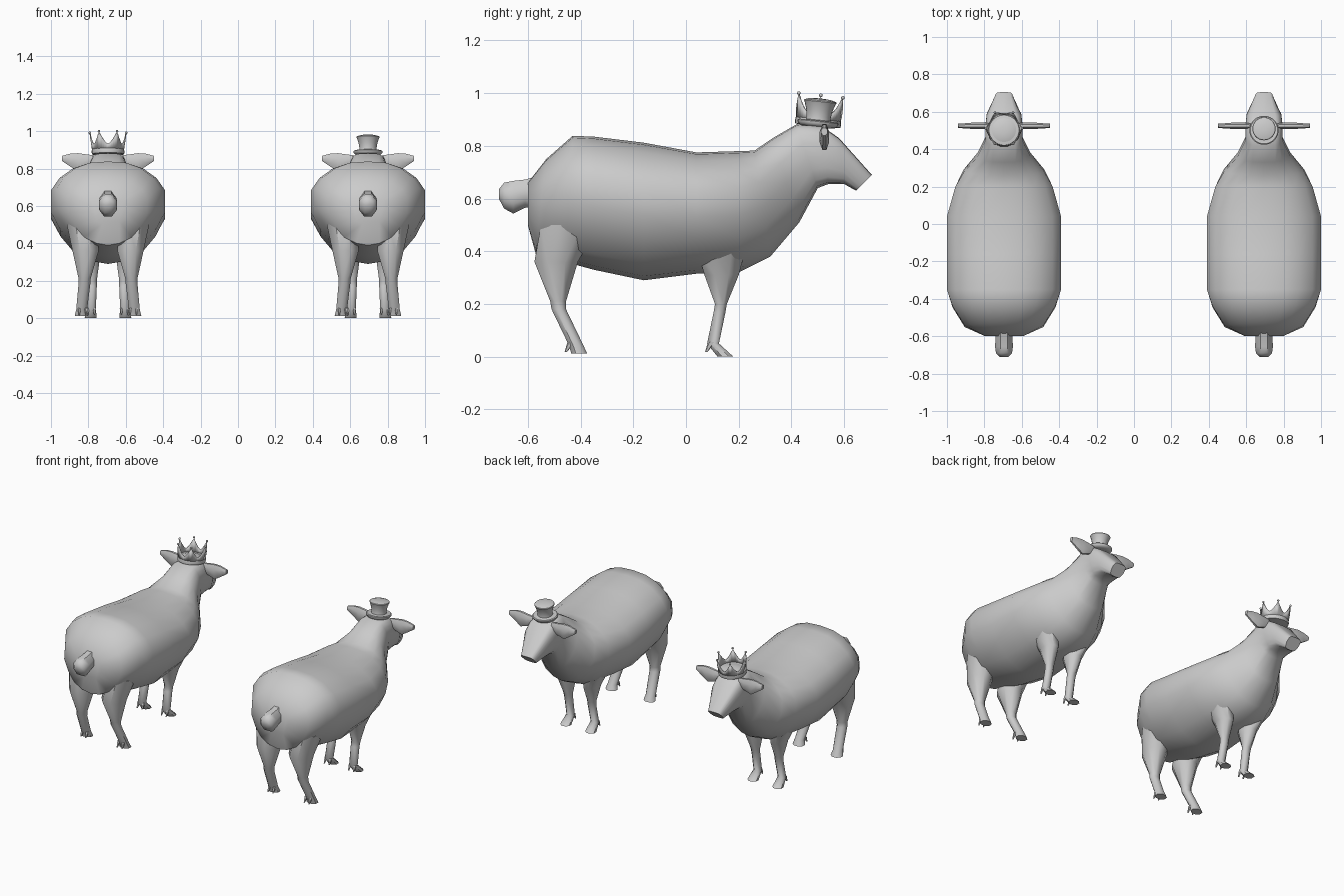
import bpy, bmesh, math
from mathutils import Vector as V, Matrix

if "Cube" in bpy.data.objects:
    bpy.data.objects.remove(bpy.data.objects["Cube"])


def finish(name, bm, M, angle=45):
    bmesh.ops.recalc_face_normals(bm, faces=bm.faces)
    me = bpy.data.meshes.new(name)
    bm.to_mesh(me)
    bm.free()
    ob = bpy.data.objects.new(name, me)
    bpy.context.collection.objects.link(ob)
    me.transform(M)
    bpy.ops.object.select_all(action='DESELECT')
    ob.select_set(True)
    bpy.context.view_layer.objects.active = ob
    bpy.ops.object.shade_smooth_by_angle(angle=math.radians(angle))
    return ob


def loft(name, rings, M, angle=45, cap=True):
    bm = bmesh.new()
    vs = [[bm.verts.new(p) for p in r] for r in rings]
    n = len(vs[0])
    for a, b in zip(vs, vs[1:]):
        for i in range(n):
            j = (i + 1) % n
            bm.faces.new((a[i], a[j], b[j], b[i]))
    if cap:
        bm.faces.new(vs[0])
        bm.faces.new(vs[-1])
    return finish(name, bm, M, angle)


def oval(c, a, b, n=8):
    # closed ring around c spanned by half-axes a and b
    off = math.pi / n
    k = 1 / math.cos(off)
    return [V(c) + k * (V(a) * math.cos(t) + V(b) * math.sin(t))
            for t in (off + 2 * math.pi * i / n for i in range(n))]


def lathe(name, prof, M, n=28):
    return loft(name, [[V((r * math.cos(2 * math.pi * i / n), r * math.sin(2 * math.pi * i / n), z))
                        for i in range(n)] for r, z in prof], M, 40)


# half cross-section of the torso: width fraction, height fraction
HALF = [(0, 1), (.35, .985), (.62, .93), (.85, .83), (1, .7), (1, .47), (.83, .28), (.6, .12), (.3, .03), (0, 0)]
# stations: top y, top z, bottom y, bottom z, half width, boxiness
BODY = [(-.60, .66, -.60, .50, .10, 0), (-.53, .75, -.57, .39, .21, 0),
        (-.43, .838, -.46, .36, .275, 0), (-.35, .835, -.35, .33, .305, 0),
        (-.16, .812, -.16, .29, .305, 0), (.04, .775, .04, .315, .305, 0),
        (.20, .78, .20, .32, .26, 0), (.26, .782, .32, .38, .215, 0),
        (.33, .83, .43, .51, .14, .2), (.42, .882, .50, .64, .10, .5),
        (.51, .878, .54, .655, .10, .6), (.58, .83, .60, .655, .092, .6),
        (.705, .69, .645, .63, .047, .6)]
# legs: y min, y max, z, x min, x max
HIND = [(-.55, -.33, .50, .06, .22), (-.575, -.41, .36, .05, .19), (-.515, -.455, .21, .093, .157),
        (-.51, -.455, .18, .095, .158), (-.445, -.39, .045, .112, .17), (-.435, -.375, .012, .105, .178)]
FORE = [(.04, .23, .42, .05, .19), (.07, .20, .31, .045, .14), (.11, .155, .20, .06, .115),
        (.105, .15, .17, .06, .112), (.08, .125, .05, .065, .115), (.12, .18, .0, .06, .125)]
# ears: x, top z, bottom z, half thickness
EAR = [(.07, .87, .82, .012), (.11, .875, .80, .018), (.16, .882, .785, .018), (.20, .88, .81, .014), (.245, .868, .84, .012)]
TAIL = [(-.55, .57, .69, .04), (-.61, .565, .672, .045), (-.655, .543, .667, .048), (-.69, .562, .66, .043), (-.71, .60, .635, .025)]


def sheep(tag, cx):
    M = Matrix.Translation((cx, 0, 0))
    rings = []
    for ty, tz, by, bz, w, box in BODY:
        def pt(s, f, h):
            return V((s * w * (f ** (1 - box) if f else 0), by + (ty - by) * h, bz + (tz - bz) * h))
        rings.append([pt(1, f, h) for f, h in HALF] + [pt(-1, f, h) for f, h in HALF[-2:0:-1]])
    loft(tag + "_body", rings, M, 50)
    loft(tag + "_tail", [oval((0, y, (a + b) / 2), (w, 0, 0), (0, 0, (b - a) / 2)) for y, a, b, w in TAIL], M, 50)
    for s in (-1, 1):
        side = "_left" if s < 0 else "_right"
        for nm, leg, claw in (("_hind_leg", HIND, (-.448, .135)), ("_front_leg", FORE, (.085, .09))):
            loft(tag + nm + side,
                 [oval((s * (x0 + x1) / 2, (y0 + y1) / 2, z), (s * (x1 - x0) / 2, 0, 0), (0, (y1 - y0) / 2, 0))
                  for y0, y1, z, x0, x1 in leg], M, 50)
            # small claws behind each hoof
            for d in (-.018, .018):
                x, y = s * claw[1] + d, claw[0]
                loft(tag + nm + "_claw" + side,
                     [oval((x, y + .012, .055), (.008, 0, 0), (0, .012, 0), 5),
                      oval((x, y - .008, .018), (.003, 0, 0), (0, .004, 0), 5)], M)
        loft(tag + "_ear" + side,
             [oval((s * x, .525, (a + b) / 2), (0, t, 0), (0, 0, (a - b) / 2)) for x, a, b, t in EAR], M, 50)


sheep("queen_sheep", -.695)
sheep("gent_sheep", .695)


def tilt(x):
    return Matrix.Translation((x, .5, .88)) @ Matrix.Rotation(math.radians(-6), 4, 'X')


# crown: base band, padded cap, six-pointed wall, tip beads
C = tilt(-.695)
lathe("crown_band", [(.078, -.005), (.086, -.003), (.088, .008), (.086, .022), (.078, .024)], C)
lathe("crown_cap", [(.08, 0), (.078, .018), (.055, .028), (.02, .033)], C)
N = 48
low, high = [], []
for i in range(N):
    t = 2 * math.pi * i / N
    u = abs((i % 8) - 4) / 4
    h = .045 + .062 * u ** 1.6
    r = .08 + .17 * (h - .015)
    low.append(V((.082 * math.cos(t), .082 * math.sin(t), .015)))
    high.append(V((r * math.cos(t), r * math.sin(t), h)))
wall = loft("crown_points", [low, high], C, 40, cap=False)
sol = wall.modifiers.new("thickness", 'SOLIDIFY')
sol.thickness = .006
sol.offset = 0
bm = bmesh.new()
for i in range(6):
    t = math.pi / 3 * i
    bmesh.ops.create_uvsphere(bm, u_segments=10, v_segments=6, radius=.007,
                              matrix=Matrix.Translation((.097 * math.cos(t), .097 * math.sin(t), .112)))
finish("crown_beads", bm, C)

# top hat: curled brim, flared body, slightly domed top
lathe("top_hat", [(.05, -.01), (.068, -.006), (.077, .004), (.078, .012), (.073, .016), (.06, .014), (.047, .018),
                  (.046, .03), (.05, .055), (.058, .08), (.062, .088), (.06, .092), (.04, .098), (.012, .1)],
      tilt(.695))
